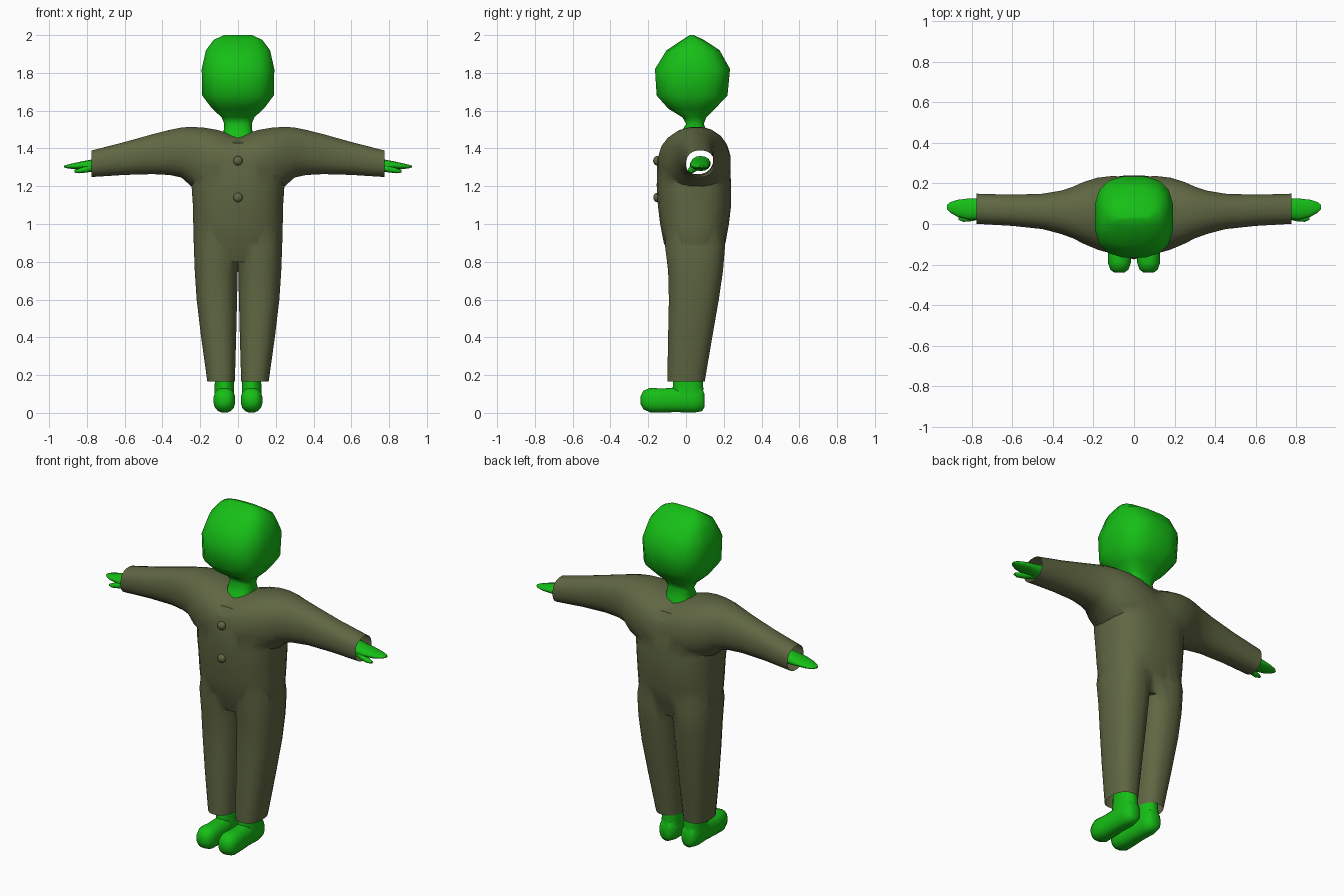
import bpy, bmesh, math


def material(name, rgb):
    m = bpy.data.materials.new(name)
    m.diffuse_color = (*rgb, 1)
    return m


GREEN = material("green skin", (0.008, 0.52, 0.008))
CLOTH = material("olive cloth", (0.115, 0.135, 0.055))


def loft(name, axis, sections, mat, n=20, power=2.3, mirror=1):
    """Skin superellipse rings; section = (position, u0, u1, v0, v1)."""
    bm = bmesh.new()
    rings = []
    for p, u0, u1, v0, v1 in sections:
        ring = []
        for i in range(n):
            a = 2 * math.pi * (i + 0.5) / n
            c, s = math.cos(a), math.sin(a)
            u = (u0 + u1) / 2 + (u1 - u0) / 2 * math.copysign(abs(c) ** (2 / power), c)
            v = (v0 + v1) / 2 + (v1 - v0) / 2 * math.copysign(abs(s) ** (2 / power), s)
            x, y, z = {"x": (p, u, v), "y": (u, p, v), "z": (u, v, p)}[axis]
            ring.append(bm.verts.new((x * mirror, y, z)))
        rings.append(ring)
    for a, b in zip(rings, rings[1:]):
        for i in range(n):
            j = (i + 1) % n
            bm.faces.new((a[i], a[j], b[j], b[i]))
    bm.faces.new(rings[0])
    bm.faces.new(rings[-1])
    bmesh.ops.recalc_face_normals(bm, faces=bm.faces[:])
    me = bpy.data.meshes.new(name)
    bm.to_mesh(me)
    bm.free()
    me.materials.append(mat)
    ob = bpy.data.objects.new(name, me)
    bpy.context.collection.objects.link(ob)
    return ob


def activate(ob):
    bpy.ops.object.select_all(action="DESELECT")
    ob.select_set(True)
    bpy.context.view_layer.objects.active = ob


def smooth(ob, angle=45):
    activate(ob)
    bpy.ops.object.shade_smooth_by_angle(angle=math.radians(angle))


def union(base, others):
    for o in others:
        activate(base)
        mod = base.modifiers.new("join", "BOOLEAN")
        mod.operation, mod.solver, mod.object = "UNION", "EXACT", o
        bpy.ops.object.modifier_apply(modifier=mod.name)
        bpy.data.objects.remove(o)


# Suit trunk
suit = loft("suit", "z", [
    (1.43, -0.18, 0.18, -0.11, 0.19),
    (1.38, -0.22, 0.22, -0.14, 0.22),
    (1.30, -0.245, 0.245, -0.155, 0.235),
    (1.20, -0.247, 0.247, -0.156, 0.24),
    (1.10, -0.24, 0.24, -0.15, 0.24),
    (1.00, -0.238, 0.238, -0.138, 0.228),
    (0.90, -0.236, 0.236, -0.118, 0.21),
    (0.80, -0.20, 0.20, -0.08, 0.16)], CLOTH, 28, 2.5)

# Sleeves and shoulders, one loft running from cuff to cuff
half = [
    (0.775, 0.0, 0.15, 1.248, 1.39),
    (0.60, -0.01, 0.145, 1.259, 1.435),
    (0.45, -0.026, 0.15, 1.263, 1.477),
    (0.36, -0.05, 0.165, 1.258, 1.50),
    (0.30, -0.072, 0.185, 1.245, 1.512),
    (0.25, -0.098, 0.208, 1.20, 1.516),
    (0.18, -0.128, 0.23, 1.17, 1.512),
    (0.11, -0.148, 0.238, 1.15, 1.50),
    (0.05, -0.153, 0.236, 1.14, 1.482)]
sleeves = loft("sleeves", "x",
               half + [(0, -0.153, 0.232, 1.14, 1.466)]
               + [(-s[0], *s[1:]) for s in reversed(half)], CLOTH, 20, 2.3)

# Trouser legs
legs = [loft("leg", "z", [
    (1.00, -0.03, 0.22, -0.11, 0.20),
    (0.88, -0.015, 0.235, -0.112, 0.208),
    (0.75, 0.0, 0.23, -0.096, 0.197),
    (0.60, 0.004, 0.22, -0.092, 0.175),
    (0.40, 0.009, 0.196, -0.096, 0.14),
    (0.165, 0.016, 0.163, -0.10, 0.10)], CLOTH, 20, 2.4, s) for s in (1, -1)]
union(suit, [sleeves] + legs)

# Open the cuffs and trouser hems
bm = bmesh.new()
bm.from_mesh(suit.data)
caps = [f for f in bm.faces
        if all(abs(v.co.x) > 0.774 for v in f.verts)
        or all(v.co.z < 0.166 for v in f.verts)]
bmesh.ops.delete(bm, geom=caps, context="FACES")
bm.to_mesh(suit.data)
bm.free()
smooth(suit, 50)

# Head and neck, faceted outline
head = loft("head", "z", [
    (2.00, -0.075, 0.075, 0.02, 0.04),
    (1.975, -0.13, 0.13, -0.02, 0.095),
    (1.92, -0.172, 0.172, -0.105, 0.18),
    (1.82, -0.195, 0.195, -0.167, 0.236),
    (1.68, -0.192, 0.192, -0.158, 0.222),
    (1.61, -0.138, 0.138, -0.095, 0.155),
    (1.565, -0.088, 0.088, -0.02, 0.108),
    (1.53, -0.074, 0.074, 0.0, 0.095),
    (1.48, -0.078, 0.078, -0.03, 0.115),
    (1.43, -0.08, 0.08, -0.05, 0.125)], GREEN, 16, 2.8)
smooth(head, 60)

for side, s in (("left", 1), ("right", -1)):
    # Boot: foot plus ankle
    foot = loft(side + "_boot", "y", [
        (0.098, 0.045, 0.098, 0.03, 0.10),
        (0.085, 0.028, 0.116, 0.008, 0.13),
        (0.04, 0.018, 0.125, 0.0, 0.145),
        (-0.05, 0.019, 0.124, 0.003, 0.135),
        (-0.13, 0.015, 0.128, 0.001, 0.13),
        (-0.19, 0.014, 0.13, 0.002, 0.134),
        (-0.225, 0.027, 0.117, 0.018, 0.118),
        (-0.24, 0.048, 0.096, 0.045, 0.09)], GREEN, 16, 2.4, s)
    ankle = loft("ankle", "z", [
        (0.05, 0.022, 0.122, -0.055, 0.09),
        (0.13, 0.019, 0.125, -0.072, 0.093),
        (0.25, 0.025, 0.12, -0.065, 0.085)], GREEN, 16, 2.3, s)
    union(foot, [ankle])
    smooth(foot, 50)

    # Mitten hand: palm plus thumb
    hand = loft(side + "_hand", "x", [
        (0.70, 0.025, 0.13, 1.28, 1.36),
        (0.77, 0.02, 0.128, 1.285, 1.342),
        (0.82, 0.022, 0.126, 1.288, 1.333),
        (0.87, 0.035, 0.12, 1.29, 1.322),
        (0.905, 0.055, 0.108, 1.295, 1.314),
        (0.92, 0.072, 0.095, 1.30, 1.309)], GREEN, 14, 2.1, s)
    thumb = loft("thumb", "x", [
        (0.75, 0.025, 0.075, 1.28, 1.325),
        (0.80, 0.013, 0.055, 1.272, 1.308),
        (0.84, 0.010, 0.045, 1.268, 1.295),
        (0.865, 0.02, 0.035, 1.272, 1.285)], GREEN, 12, 2, s)
    union(hand, [thumb])
    smooth(hand, 50)

# Buttons
for i, (y, z) in enumerate(((-0.154, 1.335), (-0.153, 1.14))):
    bpy.ops.mesh.primitive_uv_sphere_add(segments=14, ring_count=8, radius=0.025,
                                         location=(0, y, z))
    button = bpy.context.object
    button.name = f"button_{i + 1}"
    button.scale.y = 0.8
    button.data.materials.append(CLOTH)
    smooth(button)
